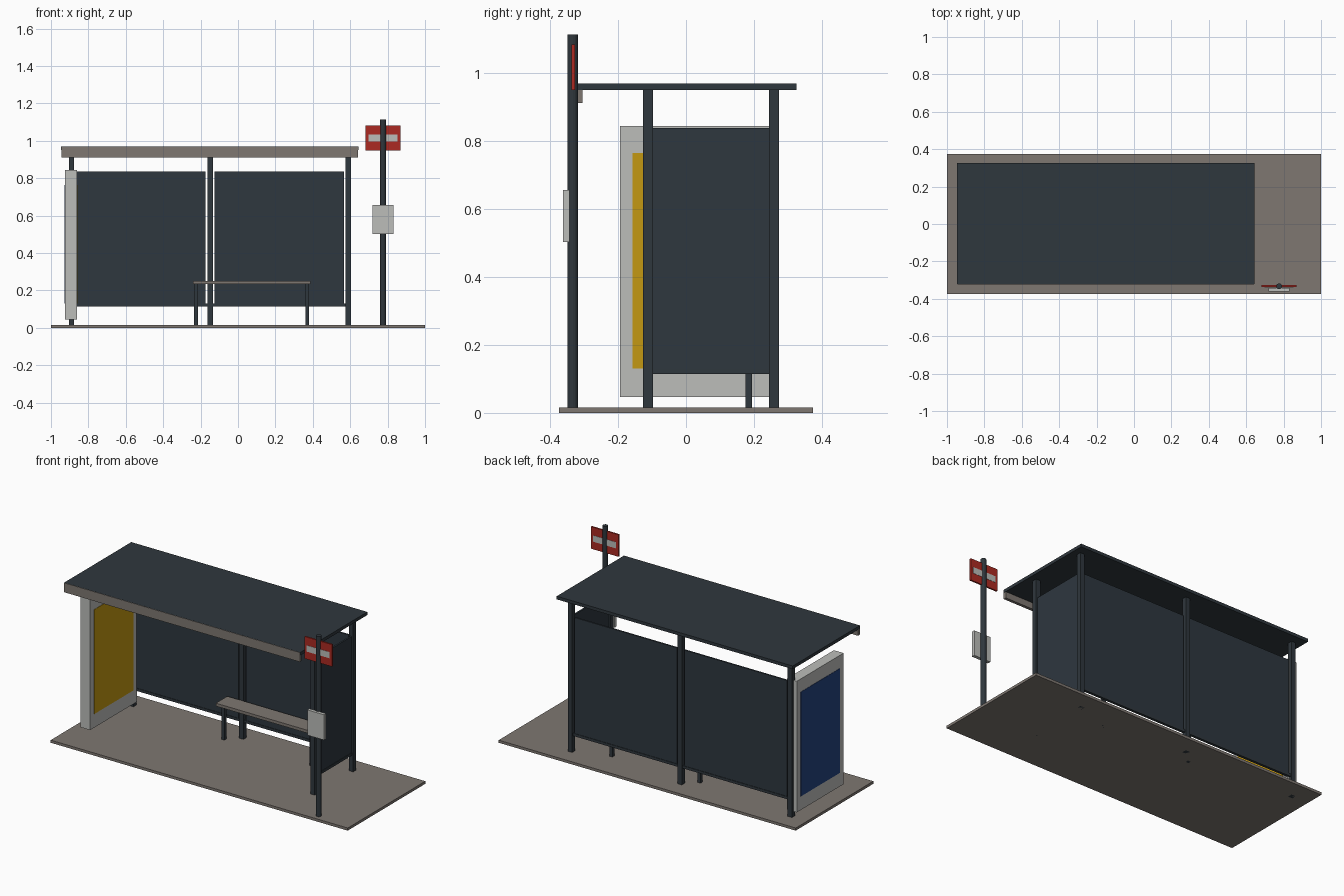
import bpy, bmesh, math

if "Cube" in bpy.data.objects:
    bpy.data.objects.remove(bpy.data.objects["Cube"])


def mat(name, rgb):
    m = bpy.data.materials.new(name)
    lin = [(c / 255 / 12.92) if c < 10 else ((c / 255 + 0.055) / 1.055) ** 2.4 for c in rgb]
    m.diffuse_color = (*lin, 1)
    m.use_nodes = True
    m.node_tree.nodes["Principled BSDF"].inputs["Base Color"].default_value = m.diffuse_color
    return m


DARK = mat("dark metal", (47, 55, 61))
GLASS = mat("tinted glass", (46, 55, 63))
STONE = mat("warm grey", (126, 119, 113))
LIGHT = mat("light grey", (188, 189, 186))
YELLOW = mat("poster yellow", (196, 152, 18))
BLUE = mat("poster blue", (36, 66, 126))
RED = mat("sign red", (172, 42, 34))


def finish(name, bm, material):
    me = bpy.data.meshes.new(name)
    bm.to_mesh(me)
    bm.free()
    me.materials.append(material)
    ob = bpy.data.objects.new(name, me)
    bpy.context.collection.objects.link(ob)
    return ob


def box(name, x, y, z, material):
    """Box from (min, max) ranges on each axis."""
    bm = bmesh.new()
    bmesh.ops.create_cube(bm, size=1)
    for v in bm.verts:
        for i, (a, b) in enumerate((x, y, z)):
            v.co[i] = (a + b) / 2 + v.co[i] * (b - a)
    return finish(name, bm, material)


def span(c, half):
    return (c - half, c + half)


# Pavement slab
box("pavement_slab", (-1, 1), (-0.373, 0.373), (0, 0.016), STONE)

# Roof and front fascia
box("roof", (-0.946, 0.643), (-0.32, 0.325), (0.95, 0.969), DARK)
box("roof_fascia", (-0.944, 0.642), (-0.323, -0.305), (0.912, 0.9685), STONE)

# Posts: three at the back, one at the front right
BACK, FRONT, RIGHT = 0.2585, -0.1115, 0.59
for label, px, py in (("back_left", -0.89, BACK), ("back_middle", -0.149, BACK),
                      ("back_right", RIGHT, BACK), ("front_right", RIGHT, FRONT)):
    box(label + "_post", span(px, 0.0145), span(py, 0.0145), (0, 0.952), DARK)

# Wall panels with bottom rails
box("back_panel_left", (-0.865, -0.173), span(BACK, 0.005), (0.118, 0.836), GLASS)
box("back_panel_right", (-0.125, 0.567), span(BACK, 0.005), (0.118, 0.836), GLASS)
box("side_panel", span(RIGHT, 0.005), (-0.1, 0.247), (0.118, 0.838), GLASS)
box("back_rail", (-0.89, RIGHT), span(BACK, 0.008), (0.115, 0.131), DARK)
box("side_rail", span(RIGHT, 0.008), (FRONT, BACK), (0.115, 0.131), DARK)

# Poster case on the left, one poster on each side
box("poster_case", (-0.925, -0.86), (-0.194, 0.256), (0.046, 0.844), LIGHT)
box("inner_poster", (-0.862, -0.858), (-0.157, 0.219), (0.13, 0.765), YELLOW)
box("outer_poster", (-0.927, -0.923), (-0.157, 0.219), (0.13, 0.765), BLUE)

# Bench
box("bench_seat", (-0.24, 0.388), (0.13, 0.24), (0.234, 0.252), STONE)
for label, lx in (("left", -0.225), ("right", 0.37)):
    box("bench_leg_" + label, span(lx, 0.01), span(0.185, 0.0095), (0, 0.236), DARK)

# Stop pole
PX, PY = 0.776, -0.333
bm = bmesh.new()
bmesh.ops.create_cone(bm, cap_ends=True, segments=12, radius1=0.0155, radius2=0.0155, depth=1.113)
bmesh.ops.translate(bm, vec=(PX, PY, 1.113 / 2), verts=bm.verts)
finish("stop_pole", bm, DARK)

# Stop sign plate with a pale band showing on both faces, and timetable box
box("sign_plate", span(PX, 0.093), span(PY + 0.001, 0.005), (0.949, 1.083), RED)
box("sign_band", span(PX, 0.077), span(PY + 0.001, 0.0065), (0.996, 1.034), LIGHT)
box("timetable_box", span(PX, 0.056), (-0.362, -0.342), (0.502, 0.656), LIGHT)
